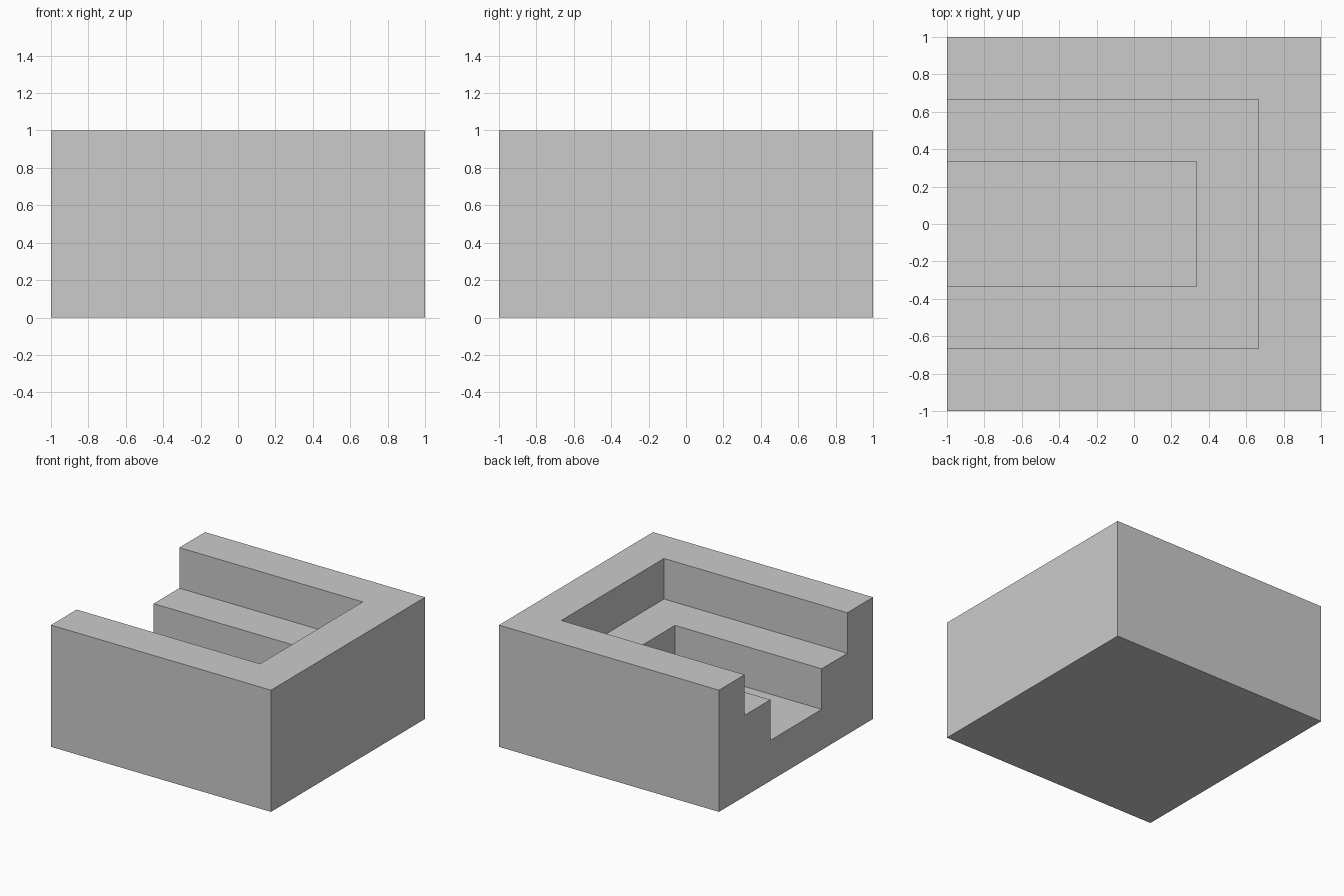
import bpy
import bmesh

cube = bpy.data.objects.get("Cube")
if cube:
    bpy.data.objects.remove(cube, do_unlink=True)

grey = bpy.data.materials.new("light grey")
grey.use_nodes = True
colour = (0.6, 0.6, 0.6, 1.0)
grey.diffuse_color = colour
grey.node_tree.nodes["Principled BSDF"].inputs["Base Color"].default_value = colour

T = 1 / 3                                # step width and height
# Nested outlines, open at x = -1: (inner x, half depth in y)
rings = [(1.0, 1.0), (2 * T, 2 * T), (T, T)]
levels = [1.0, 2 * T, T]                 # rim, ledge, floor heights

bm = bmesh.new()


def outline(ring, z):
    """U-shaped row of four corners at one height."""
    x, y = ring
    return [bm.verts.new(p) for p in
            ((-1, -y, z), (x, -y, z), (x, y, z), (-1, y, z))]


# Rows run from the base, up the outside and down the steps to the floor
rows = [outline(rings[0], 0.0)]
for i, z in enumerate(levels):
    rows.append(outline(rings[i], z))
    if i < 2:
        rows.append(outline(rings[i + 1], z))

# Outer walls, rim, ledge and inner walls
for a, b in zip(rows, rows[1:]):
    for k in range(3):
        bm.faces.new((a[k], a[k + 1], b[k + 1], b[k]))

# Floor, underside and the stepped open side
bm.faces.new(rows[-1])
bm.faces.new(rows[0][::-1])
bm.faces.new([r[0] for r in rows] + [r[3] for r in reversed(rows)])
bmesh.ops.recalc_face_normals(bm, faces=bm.faces)

mesh = bpy.data.meshes.new("stepped_block")
bm.to_mesh(mesh)
bm.free()
mesh.materials.append(grey)
block = bpy.data.objects.new("stepped_block", mesh)
bpy.context.collection.objects.link(block)
